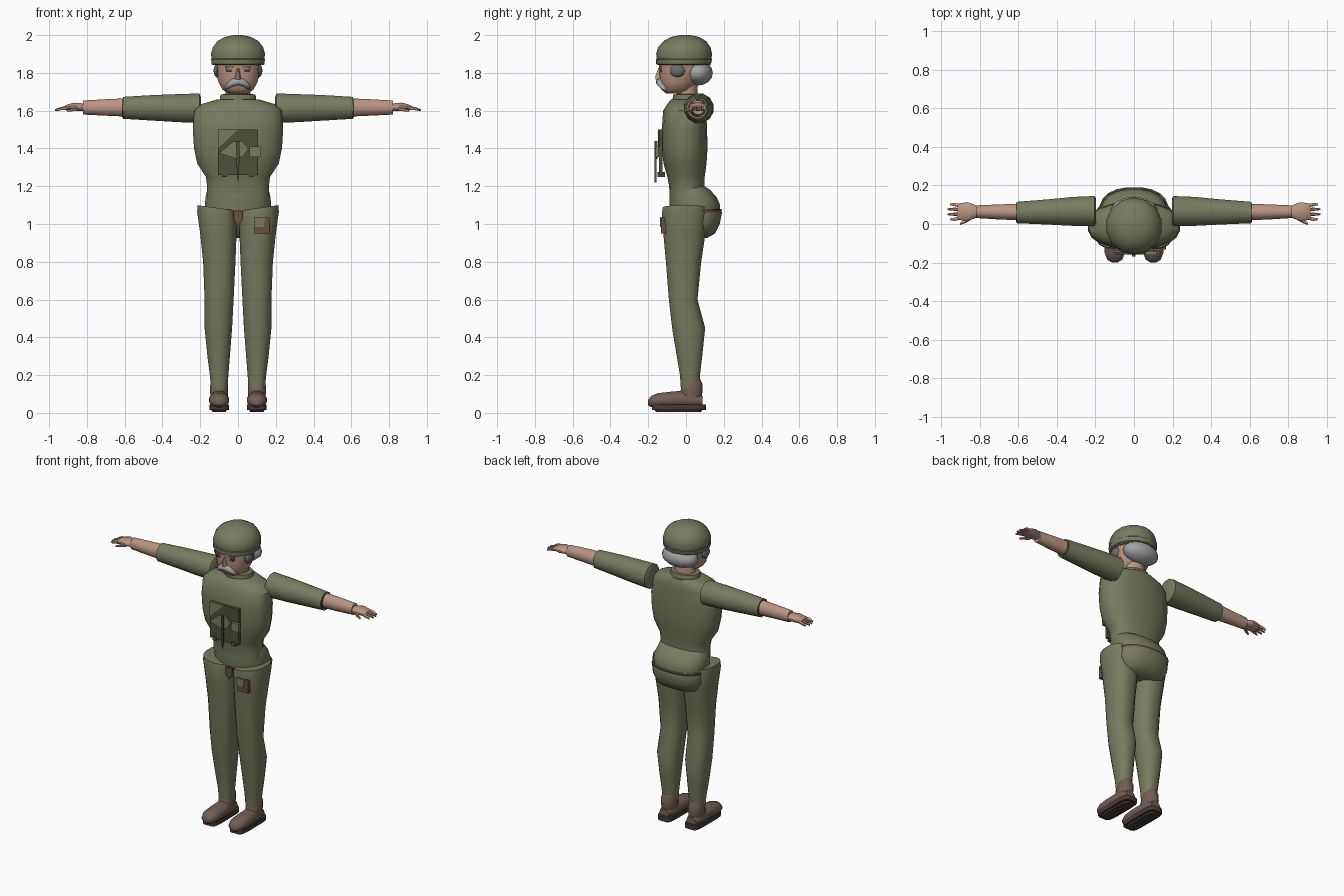
import bpy, bmesh, math
from mathutils import Vector


def material(name, rgb):
    m = bpy.data.materials.new(name)
    m.diffuse_color = (*rgb, 1)
    return m


GREEN = material("olive cloth", (0.185, 0.200, 0.115))
DARK = material("dark olive", (0.075, 0.080, 0.045))
SKIN = material("skin", (0.50, 0.30, 0.22))
GREY = material("grey hair", (0.37, 0.37, 0.37))
DGREY = material("dark grey hair", (0.15, 0.15, 0.15))
BROWN = material("brown leather", (0.170, 0.110, 0.088))
SOLE = material("dark sole", (0.060, 0.042, 0.037))
RUST = material("rust brown", (0.15, 0.075, 0.06))


def finish(name, bm, mat, mirror=False, angle=42):
    bmesh.ops.recalc_face_normals(bm, faces=bm.faces)
    me = bpy.data.meshes.new(name)
    bm.to_mesh(me)
    bm.free()
    me.materials.append(mat)
    me.shade_smooth()
    me.set_sharp_from_angle(angle=math.radians(angle))
    ob = bpy.data.objects.new(name, me)
    bpy.context.collection.objects.link(ob)
    if mirror:
        ob.modifiers.new("mirror", 'MIRROR').use_axis[0] = True
    return ob


def loft(name, rings, mat, axis='z', n=16, p=2.0, mirror=False, move=None, angle=42):
    """Skin rounded cross-sections (t, a_min, a_max, b_min, b_max) along an axis."""
    bm = bmesh.new()
    loops = []
    for t, a0, a1, b0, b1 in rings:
        loop = []
        for i in range(n):
            w = 2 * math.pi * (i + 0.5) / n
            c, s = math.cos(w), math.sin(w)
            c = math.copysign(abs(c) ** (2 / p), c)
            s = math.copysign(abs(s) ** (2 / p), s)
            a = (a0 + a1) / 2 + c * (a1 - a0) / 2
            b = (b0 + b1) / 2 + s * (b1 - b0) / 2
            co = {'z': (a, b, t), 'x': (t, a, b), 'y': (a, t, b)}[axis]
            loop.append(bm.verts.new(move(Vector(co)) if move else co))
        loops.append(loop)
    for lo, hi in zip(loops, loops[1:]):
        for i in range(n):
            j = (i + 1) % n
            bm.faces.new((lo[i], lo[j], hi[j], hi[i]))
    bm.faces.new(loops[0])
    bm.faces.new(loops[-1])
    return finish(name, bm, mat, mirror, angle)


def ball(name, centre, radii, mat, mirror=False, seg=14):
    bm = bmesh.new()
    bmesh.ops.create_uvsphere(bm, u_segments=seg, v_segments=8, radius=1)
    for v in bm.verts:
        v.co = Vector(centre) + Vector(v.co[k] * radii[k] for k in range(3))
    return finish(name, bm, mat, mirror, 60)


def plate(name, pts, y0, y1, mat, mirror=False):
    """Extrude an (x, z) outline from y0 to y1."""
    bm = bmesh.new()
    a = [bm.verts.new((x, y0, z)) for x, z in pts]
    b = [bm.verts.new((x, y1, z)) for x, z in pts]
    bm.faces.new(a)
    bm.faces.new(b)
    for i in range(len(pts)):
        j = (i + 1) % len(pts)
        bm.faces.new((a[i], a[j], b[j], b[i]))
    return finish(name, bm, mat, mirror, 20)


def rect(x0, x1, z0, z1):
    return [(x0, z0), (x1, z0), (x1, z1), (x0, z1)]


# Jacket body, collar and flared hem
loft("jacket", [(1.13, -.165, .165, -.088, .10), (1.20, -.165, .165, -.09, .10),
                (1.25, -.172, .172, -.10, .10), (1.32, -.218, .218, -.12, .11),
                (1.40, -.235, .235, -.13, .115), (1.50, -.242, .242, -.13, .113),
                (1.60, -.235, .235, -.122, .108), (1.635, -.195, .195, -.10, .105),
                (1.66, -.11, .11, -.08, .095)], GREEN, p=2.4, n=20)
loft("collar", [(1.64, -.10, .10, -.075, .09), (1.685, -.095, .095, -.07, .08),
                (1.687, -.08, .08, -.055, .065)], GREEN)
loft("jacket_hem", [(1.07, -.175, .175, -.085, .18), (1.10, -.177, .177, -.088, .182),
                    (1.14, -.174, .174, -.09, .165), (1.18, -.165, .165, -.088, .13),
                    (1.20, -.155, .155, -.08, .10)], GREEN, n=20, p=2.3)

# Trousers: seat, waistband edge and legs with tops sloping down inward
loft("trouser_seat", [(.925, -.10, .10, .03, .11), (.95, -.15, .15, -.02, .155),
                      (1.0, -.175, .175, -.05, .18), (1.06, -.18, .18, -.07, .192),
                      (1.08, -.175, .175, -.07, .185)], GREEN, n=20, p=2.3)
loft("waistband", [(1.062, -.178, .178, -.05, .188), (1.076, -.18, .18, -.05, .192)], RUST, n=20, p=2.3)


def slope_top(v):
    if v.z > 1.0:
        v.z += 0.14 * (v.x - 0.11)
    return v


loft("trouser_leg", [(.13, .055, .143, -.028, .07), (.20, .05, .15, -.033, .075),
                     (.30, .042, .163, -.05, .087), (.45, .03, .178, -.075, .103),
                     (.60, .022, .178, -.092, .062), (.80, .012, .186, -.108, .082),
                     (.95, .006, .202, -.122, .105), (1.05, .005, .218, -.13, .115),
                     (1.085, .012, .215, -.125, .11)], GREEN, mirror=True, p=2.3, move=slope_top)
plate("fly_flap", [(-.025, 1.065), (.025, 1.065), (.022, 1.02), (0, .99), (-.022, 1.02)],
      -.098, -.085, RUST)
plate("hip_pouch", rect(.088, .166, .95, 1.035), -.133, -.105, RUST)
plate("hip_pouch_flap", [(.086, .985), (.135, .985), (.145, 1.037), (.086, 1.037)], -.138, -.132, GREEN)

# Shoes
loft("shoe_tread", [(.005, .065, .135, -.16, .08), (.018, .058, .142, -.17, .09)], SOLE, mirror=True, p=4)
loft("shoe_sole", [(.015, .048, .152, -.18, .107), (.045, .048, .152, -.18, .107)],
     SOLE, mirror=True, p=5)
loft("shoe_upper", [(-.20, .085, .115, .04, .07), (-.185, .06, .14, .03, .09),
                    (-.15, .047, .153, .025, .105), (-.09, .046, .154, .025, .112),
                    (-.02, .05, .15, .025, .118), (.05, .053, .147, .025, .11),
                    (.088, .065, .135, .03, .09)], BROWN, axis='y', mirror=True)
loft("shoe_ankle", [(.08, .053, .147, -.04, .085), (.12, .05, .15, -.03, .09),
                    (.155, .052, .148, -.018, .088), (.182, .06, .14, -.005, .075)],
     BROWN, mirror=True, n=12)

# Arms
loft("sleeve", [(.197, .0, .135, 1.55, 1.675), (.205, -.012, .148, 1.532, 1.694),
                (.32, -.012, .143, 1.537, 1.69), (.45, -.005, .13, 1.545, 1.685),
                (.61, .002, .117, 1.555, 1.675)], GREEN, axis='x', n=12, mirror=True)
loft("sleeve_opening", [(.609, .010, .109, 1.563, 1.667), (.613, .010, .109, 1.563, 1.667)],
     DARK, axis='x', n=12, mirror=True)
loft("forearm", [(.59, .018, .107, 1.567, 1.667), (.70, .022, .103, 1.572, 1.662),
                 (.82, .030, .098, 1.578, 1.655)], SKIN, axis='x', n=12, mirror=True)

# Hands
loft("palm", [(.805, .042, .088, 1.60, 1.635), (.83, .026, .102, 1.597, 1.64),
              (.865, .014, .115, 1.597, 1.643), (.90, .018, .11, 1.60, 1.635),
              (.918, .024, .104, 1.603, 1.625)], SKIN, axis='x', n=12, mirror=True)
for k, (y, tip) in enumerate([(.032, .955), (.053, .968), (.074, .968), (.094, .955)]):
    d = (y - .063) * .25
    loft(f"finger_{k + 1}", [(.90, y - .010, y + .010, 1.605, 1.628),
                             (.935, y + d - .009, y + d + .009, 1.602, 1.62),
                             (tip, y + d - .005, y + d + .005, 1.598, 1.609)],
         SKIN, axis='x', n=8, mirror=True)
loft("thumb", [(.85, .018, .042, 1.598, 1.622), (.88, .002, .022, 1.596, 1.614),
               (.905, -.006, .006, 1.594, 1.606)], SKIN, axis='x', n=8, mirror=True)

# Head and neck
loft("neck", [(1.65, -.068, .068, -.05, .065), (1.75, -.064, .064, -.05, .06)], SKIN)
loft("face", [(1.69, -.05, .05, -.105, .0), (1.71, -.082, .082, -.13, .03),
              (1.75, -.105, .105, -.138, .06), (1.80, -.116, .116, -.142, .08),
              (1.87, -.122, .122, -.146, .09)], SKIN, p=2.3)
loft("nose", [(1.765, -.016, .016, -.163, -.12), (1.785, -.014, .014, -.163, -.12),
              (1.825, -.007, .007, -.148, -.12)], SKIN, n=8)
plate("eye", [(.032, 1.806), (.062, 1.806), (.065, 1.817), (.034, 1.82)], -.139, -.131, SOLE, True)
plate("brow", [(.022, 1.826), (.07, 1.824), (.068, 1.836), (.022, 1.836)], -.143, -.13, DGREY, True)
loft("moustache", [(0, -.160, -.12, 1.735, 1.772), (.03, -.158, -.11, 1.728, 1.770),
                   (.055, -.142, -.095, 1.712, 1.75), (.066, -.125, -.095, 1.708, 1.725)],
     GREY, axis='x', n=10, mirror=True)
ball("back_hair", (0, .062, 1.80), (.125, .080, .067), GREY)
ball("side_hair", (.112, -.045, 1.812), (.018, .042, .034), DGREY, True, 10)

# Helmet crown with lower band
loft("helmet_band", [(1.842, -.138, .138, -.150, .125), (1.846, -.143, .143, -.158, .132),
                     (1.872, -.146, .146, -.160, .138), (1.878, -.138, .138, -.15, .132)],
     GREEN, n=14)
loft("helmet_crown", [(1.868, -.142, .142, -.153, .134), (1.90, -.147, .147, -.158, .138),
                      (1.935, -.137, .137, -.148, .130), (1.968, -.112, .112, -.12, .107),
                      (1.99, -.072, .072, -.08, .07), (2.0, -.025, .025, -.03, .025)],
     GREEN, n=14, angle=50)

# Chest pack: backing panel, flap, rod, pouch and straps
plate("chest_panel", rect(-.107, .105, 1.26, 1.50), -.143, -.125, DARK)
plate("panel_corner", [(-.107, 1.40), (-.107, 1.50), (-.0, 1.50)], -.147, -.142, GREEN)
plate("pack_flap", [(-.10, 1.375), (-.01, 1.345), (.03, 1.36), (.055, 1.40), (.02, 1.44), (-.03, 1.435)],
      -.158, -.15, GREEN)
plate("pack_rod", [(-.010, 1.44), (.008, 1.44), (.006, 1.26), (0, 1.22), (-.006, 1.26)],
      -.168, -.157, DARK)
plate("pack_pouch", rect(.06, .118, 1.355, 1.41), -.162, -.143, GREEN)
plate("pack_strap", rect(.058, .085, 1.248, 1.275), -.15, -.11, DARK, True)
